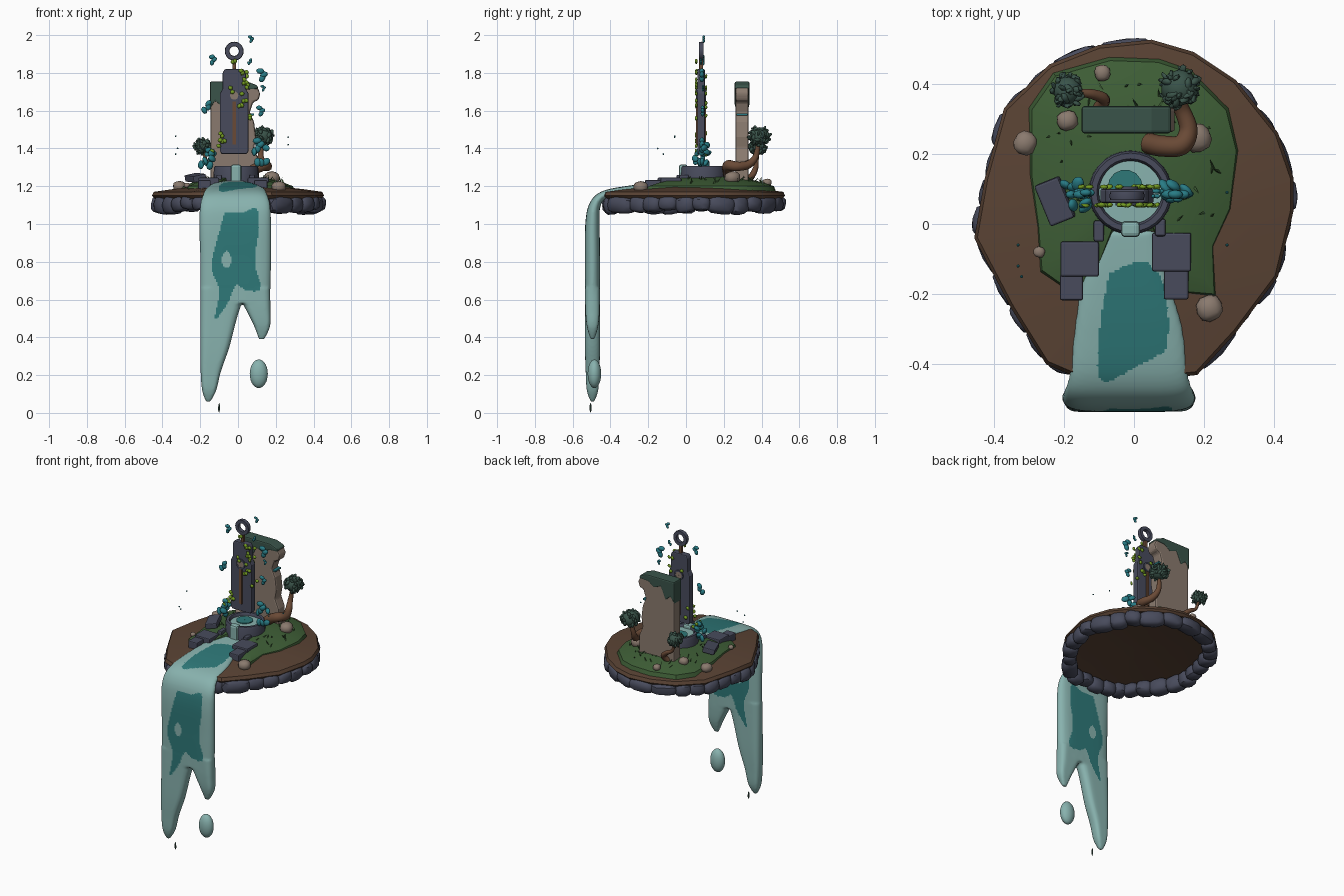
import bpy, bmesh, math, random
from mathutils import Vector, Matrix, Euler

if "Cube" in bpy.data.objects:
    bpy.data.objects.remove(bpy.data.objects["Cube"])

random.seed(4)

def material(name, r, g, b):
    lin = [(c / 255 / 12.92) if c < 10 else ((c / 255 + 0.055) / 1.055) ** 2.4 for c in (r, g, b)]
    m = bpy.data.materials.new(name)
    m.diffuse_color = (*lin, 1)
    m.use_nodes = True
    m.node_tree.nodes["Principled BSDF"].inputs["Base Color"].default_value = m.diffuse_color
    return m

DIRT = material("dirt brown", 90, 67, 52)
GRASS = material("grass green", 62, 94, 54)
STONE = material("slate stone", 72, 75, 92)
WATER = material("pale water", 136, 178, 174)
DEEP = material("deep water", 46, 120, 120)
TAN = material("tan rock", 138, 122, 110)
LEAF = material("dark foliage", 58, 84, 74)
BARK = material("bark", 106, 74, 54)
TEAL = material("teal leaf", 40, 124, 134)
LIME = material("lime leaf", 118, 158, 36)

def finish(name, bm, mats, smooth=None, bevel=0):
    bmesh.ops.recalc_face_normals(bm, faces=bm.faces)
    me = bpy.data.meshes.new(name)
    bm.to_mesh(me)
    bm.free()
    ob = bpy.data.objects.new(name, me)
    bpy.context.collection.objects.link(ob)
    for m in (mats if isinstance(mats, (list, tuple)) else [mats]):
        me.materials.append(m)
    if bevel:
        mod = ob.modifiers.new("bevel", "BEVEL")
        mod.width, mod.segments = bevel, 2
    if smooth:
        bpy.ops.object.select_all(action='DESELECT')
        ob.select_set(True)
        bpy.context.view_layer.objects.active = ob
        bpy.ops.object.shade_smooth_by_angle(angle=math.radians(smooth))
    return ob

def loft(bm, rings, closed=False):
    vs = [[bm.verts.new(p) for p in r] for r in rings]
    n = len(vs[0])
    for i in range(len(vs) if closed else len(vs) - 1):
        a, b = vs[i], vs[(i + 1) % len(vs)]
        for k in range(n):
            bm.faces.new((a[k], a[(k + 1) % n], b[(k + 1) % n], b[k]))
    if not closed:
        bm.faces.new(vs[0])
        bm.faces.new(vs[-1])

def spline(pts, steps):
    """Catmull-Rom through tuples of any length."""
    out, P = [], [pts[0]] + list(pts) + [pts[-1]]
    for i in range(1, len(P) - 2):
        for s in range(steps):
            t = s / steps
            out.append([0.5 * (2 * b + (c - a) * t + (2 * a - 5 * b + 4 * c - d) * t * t
                        + (3 * b - a - 3 * c + d) * t ** 3) for a, b, c, d in zip(*P[i - 1:i + 3])])
    return out + [list(pts[-1])]

def inside(poly, x, y):
    hit = False
    for (x1, y1), (x2, y2) in zip(poly, poly[1:] + poly[:1]):
        if (y1 > y) != (y2 > y) and x < (x2 - x1) * (y - y1) / (y2 - y1) + x1:
            hit = not hit
    return hit

def prism(name, outline, y0, y1, mat, bevel=0.006):
    bm = bmesh.new()
    loft(bm, [[(x, y, z) for x, z in outline] for y in (y0, y1)])
    return finish(name, bm, mat, bevel=bevel)

def blob(bm, loc, size, rot=(0, 0, 0), sub=2, power=1.0, jitter=0.0):
    vs = bmesh.ops.create_icosphere(bm, subdivisions=sub, radius=1)["verts"]
    M = Euler(rot).to_matrix()
    for v in vs:
        c = Vector([math.copysign(abs(q) ** power, q) for q in v.co]) * (1 + random.uniform(-jitter, jitter))
        v.co = M @ Vector([q * s for q, s in zip(c, size)]) + Vector(loc)

def box(name, loc, size, mat, rot=(0, 0, 0), bevel=0.006):
    bm = bmesh.new()
    bmesh.ops.create_cube(bm, size=1, matrix=Matrix.LocRotScale(Vector(loc), Euler(rot), Vector(size)))
    return finish(name, bm, mat, bevel=bevel)

def lathe(name, loc, profile, mat, n=32, rot=(0, 0, 0)):
    bm = bmesh.new()
    M = Matrix.LocRotScale(Vector(loc), Euler(rot), None)
    loft(bm, [[M @ Vector((r * math.cos(a), r * math.sin(a), z)) for r, z in profile]
              for a in [math.tau * i / n for i in range(n)]], closed=True)
    return finish(name, bm, mat, smooth=40)

def mound(name, outline, center, levels, mat):
    bm = bmesh.new()
    cx, cy = center
    loft(bm, [[(cx + (x - cx) * s, cy + (y - cy) * s, z) for x, y in outline] for s, z in levels])
    return finish(name, bm, mat, smooth=35)

# floating island: dirt cap, grass mound, ring of boulders
rim = [(.05, .525), (.17, .49), (.29, .41), (.41, .26), (.455, .13), (.455, .04), (.41, -.15), (.29, -.31),
       (.18, -.43), (0, -.45), (-.18, -.43), (-.25, -.40), (-.35, -.24), (-.455, -.04), (-.425, .13),
       (-.37, .33), (-.24, .455), (-.1, .51)]
mound("dirt_cap", rim, (0, .04), [(.02, 1.17), (.6, 1.16), (.97, 1.135), (1, 1.15), (.98, 1.17), (.75, 1.185),
                                   (.45, 1.2), (.02, 1.205)], DIRT)
lawn = [(.16, .44), (.27, .33), (.30, .21), (.28, .04), (.23, -.07), (.235, -.21), (.12, -.2), (.06, -.03),
        (-.06, -.03), (-.13, -.19), (-.2, -.19), (-.27, -.14), (-.28, -.01), (-.3, .14), (-.3, .33),
        (-.23, .43), (-.07, .475), (.07, .47)]
mound("grass_mound", lawn, (0, .15), [(1, 1.175), (.97, 1.2), (.8, 1.22), (.5, 1.242), (.02, 1.255)], GRASS)
bm = bmesh.new()
for (x1, y1), (x2, y2) in zip(rim, rim[1:] + rim[:1]):
    length = math.hypot(x2 - x1, y2 - y1)
    n = max(1, round(length / .11))
    for i in range(n):
        t = (i + .5) / n
        x, y = x1 + (x2 - x1) * t, y1 + (y2 - y1) * t
        h = random.uniform(.036, .05)
        blob(bm, (x * .915, .04 + (y - .04) * .915, 1.148 - h), (length / n * .56, random.uniform(.04, .052), h),
             (random.uniform(-.15, .15), random.uniform(-.2, .2), math.atan2(y2 - y1, x2 - x1)), 2, .65, .02)
finish("rim_boulders", bm, STONE, smooth=35)

# stream and waterfall, rows of (y, z, left x, right x, half thickness), fused into one skin
fall_patch = [(-.07, 1.06), (.02, 1.06), (.1, 1.08), (.11, .97), (.09, .8), (.12, .66), (.04, .65), (-.01, .68),
              (-.05, .59), (-.12, .5), (-.1, .65), (-.14, .77), (-.11, .92)]
stream_patch = [(-.07, -.14), (0, -.11), (.045, -.115), (.09, -.19), (.095, -.34), (.06, -.38), (0, -.41), (-.085, -.45),
                (-.105, -.385), (-.09, -.24)]
fall_patch, stream_patch = [[tuple(p) for p in spline(q + q[:1], 6)] for q in (fall_patch, stream_patch)]

def water(bm, rows, steps=12, nu=36):
    rows = spline(rows, steps)
    us = [math.sin(math.pi * (i / nu - .5)) for i in range(nu + 1)]
    rings = []
    for i, (y, z, xl, xr, t) in enumerate(rows):
        p, q = rows[max(i - 1, 0)], rows[min(i + 1, len(rows) - 1)]
        d = Vector((0, q[0] - p[0], q[1] - p[1])).normalized()
        nrm = Vector((0, d.z, -d.y))
        loop = [(u, 1) for u in us] + [(u, -1) for u in us[-2:0:-1]]
        rings.append([Vector(((xl + xr) / 2 + u * (xr - xl) / 2, y, z))
                      + nrm * s * t * math.sqrt(max(0, 1 - u ** 6)) for u, s in loop])
    loft(bm, rings)

Y = -.495
bm = bmesh.new()
water(bm, [(-.02, 1.21, -.1, .06, .018), (-.15, 1.2, -.145, .095, .02), (-.3, 1.182, -.17, .14, .021),
           (-.43, 1.155, -.185, .155, .022), (-.482, 1.1, -.2, .17, .03), (Y, 1.0, -.205, .175, .038),
           (Y, .8, -.2, .175, .04), (Y, .58, -.2, .17, .04)])
water(bm, [(Y, .66, -.2, .05, .04), (Y, .52, -.2, 0, .04), (Y, .35, -.2, -.045, .04),
           (Y, .22, -.198, -.09, .036), (Y, .12, -.19, -.115, .03), (Y, .06, -.17, -.145, .01)])
water(bm, [(Y, .66, -.02, .17, .04), (Y, .55, .04, .172, .038), (Y, .46, .085, .17, .03), (Y, .39, .11, .14, .01)])
raw = finish("waterfall", bm, [WATER, DEEP])
mod = raw.modifiers.new("fuse", "REMESH")
mod.mode, mod.voxel_size = 'VOXEL', .0075
mod = raw.modifiers.new("soften", "SMOOTH")
mod.iterations = 4
bm = bmesh.new()
bm.from_object(raw, bpy.context.evaluated_depsgraph_get())
bpy.data.objects.remove(raw)
bm.normal_update()
for f in bm.faces:
    c = f.calc_center_median()
    if c.z > 1.12:
        deep = f.normal.z > .2 and inside(stream_patch, c.x, c.y)
    else:
        hole = ((c.x + .06) / .025) ** 2 + ((c.z - .81) / .045) ** 2 < 1
        deep = inside(fall_patch, c.x, c.z) and not hole
    f.material_index = int(deep)
finish("waterfall", bm, [WATER, DEEP], smooth=60)
bm = bmesh.new()
blob(bm, (.11, -.485, .207), (.048, .036, .076), sub=3)
finish("falling_drop", bm, WATER, smooth=60)
bm = bmesh.new()
blob(bm, (-.1, -.505, .027), (.006, .006, .027), sub=1)
finish("tiny_drop", bm, LEAF)

# round basin, its water and spout
C = (-.01, .09, 0)
lathe("basin", C, [(.093, 1.21), (.12, 1.21), (.118, 1.295), (.112, 1.308), (.096, 1.308), (.09, 1.298)], STONE, 28)
lathe("basin_water", C, [(.001, 1.23), (.095, 1.23), (.095, 1.29), (.001, 1.292)], WATER)
lathe("basin_deep_patch", (-.025, .105, 0), [(.001, 1.288), (.05, 1.288), (.05, 1.296), (.001, 1.296)], DEEP, 14)
box("spout_water", (-.01, -.015, 1.26), (.055, .045, .11), WATER, bevel=.012)

# stone steps beside the stream
for name, loc, size in [("left_step", (-.155, -.1, 1.215), (.11, .1, .06)), ("left_low_step", (-.178, -.18, 1.205), (.066, .075, .055)),
                        ("right_step", (.107, -.08, 1.215), (.112, .11, .06)), ("right_low_step", (.12, -.17, 1.205), (.07, .09, .055)),
                        ("left_basin_block", (-.1, -.02, 1.23), (.03, .06, .06)), ("right_basin_block", (.075, -.01, 1.23), (.03, .05, .06))]:
    box(name, loc, size, STONE)
box("tilted_slab", (-.225, .065, 1.245), (.075, .125, .035), STONE, (.05, -.2, .38))

# floating monument with ring on top
half = [(.066, 1.37), (.076, 1.385), (.076, 1.69), (.062, 1.715), (.062, 1.8), (.05, 1.82)]
prism("monument", [(-.02 + x, z) for x, z in half] + [(-.02 - x, z) for x, z in half[::-1]], .06, .1, STONE)
box("monument_stem", (-.02, .08, 1.845), (.02, .02, .06), BARK, bevel=.003)
lathe("top_ring", (-.02, .08, 1.915), [(.027, -.012), (.048, -.012), (.05, 0), (.048, .012), (.027, .012), (.025, 0)],
      STONE, 20, (math.pi / 2, 0, 0))
for side, y in (("front", .058), ("back", .102)):
    box(side + "_groove", (-.02, y, 1.54), (.018, .008, .24), BARK, bevel=0)
    lathe(side + "_eye_rim", (-.02, y, 1.68), [(.022, -.005), (.032, -.005), (.032, .005), (.022, .005)], STONE, 16, (math.pi / 2, 0, 0))
    lathe(side + "_eye", (-.02, y, 1.68), [(.001, -.003), (.024, -.003), (.024, .003), (.001, .003)], TAN, 16, (math.pi / 2, 0, 0))

# broken tan slab with moss cap
prism("tan_slab", [(-.145, 1.21), (-.145, 1.75), (.05, 1.75), (.1, 1.73), (.118, 1.69), (.108, 1.655), (.08, 1.645),
                   (.062, 1.59), (.085, 1.54), (.095, 1.46), (.085, 1.4), (.11, 1.34), (.112, 1.21)], .262, .332, TAN, .01)
prism("moss_cap", [(-.149, 1.754), (.05, 1.754), (.104, 1.733), (.106, 1.715), (.04, 1.71), (0, 1.68), (-.05, 1.7),
                   (-.085, 1.62), (-.12, 1.65), (-.149, 1.61)], .258, .336, LEAF, .008)
box("teal_stain", (.075, .297, 1.58), (.02, .06, .012), TEAL, bevel=.003)

# twisted trees: trunk points (x, y, z, radius), then leafy crown
def tree(name, path, crown, r):
    pts = spline(path, 6)
    rings = []
    for i, p in enumerate(pts):
        d = Vector(pts[min(i + 1, len(pts) - 1)][:3]) - Vector(pts[max(i - 1, 0)][:3])
        M = d.to_track_quat('Z', 'Y').to_matrix()
        rings.append([Vector(p[:3]) + M @ Vector((math.cos(a), math.sin(a), 0)) * p[3]
                      for a in [math.tau * k / 10 for k in range(10)]])
    bm = bmesh.new()
    loft(bm, rings)
    finish(name + "_trunk", bm, BARK, smooth=60)
    bm = bmesh.new()
    blob(bm, crown, (r * .85, r * .85, r * .75), jitter=.05)
    for i in range(46):
        v = Vector([random.gauss(0, 1) for _ in range(3)]).normalized()
        v.z *= .85
        blob(bm, Vector(crown) + v * r * .85, (.02, .012, .007), [random.uniform(0, 6) for _ in range(3)], 1)
    finish(name + "_crown", bm, LEAF, smooth=60)

tree("right_tree", [(.04, .23, 1.25, .03), (.08, .222, 1.285, .03), (.135, .225, 1.31, .029), (.155, .27, 1.305, .026),
                    (.135, .33, 1.315, .022), (.12, .37, 1.36, .016), (.13, .385, 1.45, .01)], (.13, .388, 1.465), .062)
tree("left_tree", [(-.1, .33, 1.23, .018), (-.085, .355, 1.265, .017), (-.12, .37, 1.3, .014), (-.165, .375, 1.33, .01),
                   (-.185, .38, 1.4, .007)], (-.19, .38, 1.41), .048)

# scattered tan rocks
bm = bmesh.new()
for x, y, z, r in [(-.09, .43, 1.22, .023), (-.19, .295, 1.235, .029), (-.31, .23, 1.2, .033), (.18, .245, 1.245, .04),
                   (.215, -.24, 1.195, .037), (-.27, -.08, 1.205, .016), (.08, .3, 1.245, .03)]:
    blob(bm, (x, y, z), (r, r * 1.05, r * .85), (0, 0, random.uniform(0, 3)), 2, .85, .04)
finish("tan_rocks", bm, TAN, smooth=60)

# curled teal leaves floating round the monument, and two clumps beside the basin
bm = bmesh.new()
for x, z, s in [(-.14, 1.87, 1), (-.17, 1.62, 1.2), (.12, 1.79, 1.3), (.115, 1.6, 1), (.065, 1.98, .7), (-.15, 1.37, 1.3),
                (.1, 1.42, 1.4), (-.06, 1.92, .6), (-.08, 1.25, .8), (.06, 1.86, .6), (.13, 1.72, .6)]:
    a, y = random.uniform(-.6, .6), random.uniform(.07, .095)
    for k in range(3):
        blob(bm, (x + .014 * s * math.sin(a + k * 1.4), y, z + .015 * s * (k - 1)),
             (.012 * s, .01 * s, .017 * s), (0, a + k * .6, 0), 2)
for cx, cy, cz in ((-.165, .08, 1.33), (.12, .09, 1.37)):
    for k in range(7):
        blob(bm, (cx + random.uniform(-.035, .035), cy + random.uniform(-.035, .035), cz + random.uniform(-.05, .05)),
             (.024, .012, .018), [random.uniform(0, 3) for _ in range(3)], 2)
finish("teal_leaves", bm, TEAL, smooth=60)

# lime vine leaves on both faces of the monument
bm = bmesh.new()
for x, z, n in [(.02, 1.63, 5), (.04, 1.74, 6), (.03, 1.8, 5), (-.04, 1.7, 3), (-.085, 1.43, 6), (-.08, 1.46, 3),
                (-.14, 1.37, 4), (.03, 1.67, 4), (.05, 1.56, 2), (-.02, 1.86, 2)]:
    for k in range(n):
        blob(bm, (x + random.uniform(-.018, .018), random.choice((.054, .054, .106)), z + random.uniform(-.025, .025)),
             (.014, .007, .012), [random.uniform(-.5, .5), random.uniform(0, 3), 0], 1)
finish("vine_leaves", bm, LIME, smooth=60)

# grass blades on the mound and tiny motes in the air
bm = bmesh.new()
for i in range(60):
    a, r = random.uniform(0, math.tau), random.uniform(.55, .93)
    x, y = .28 * r * math.cos(a), .15 + .31 * r * math.sin(a)
    if y < 0 and abs(x) < .22:
        continue
    M = Matrix.LocRotScale(Vector((x, y, 1.25 - .045 * r * r + .01)), Euler((random.uniform(-.9, .9), random.uniform(-.9, .9), 0)), None)
    bmesh.ops.create_cone(bm, cap_ends=True, segments=3, radius1=.006, radius2=0, depth=.042, matrix=M)
finish("grass_blades", bm, GRASS)
bm = bmesh.new()
for p in [(-.33, -.12, 1.37), (-.33, -.06, 1.465), (.265, .09, 1.42), (.265, -.06, 1.46), (-.32, -.15, 1.4)]:
    blob(bm, p, (.005, .005, .005), sub=1)
finish("floating_motes", bm, TEAL)
